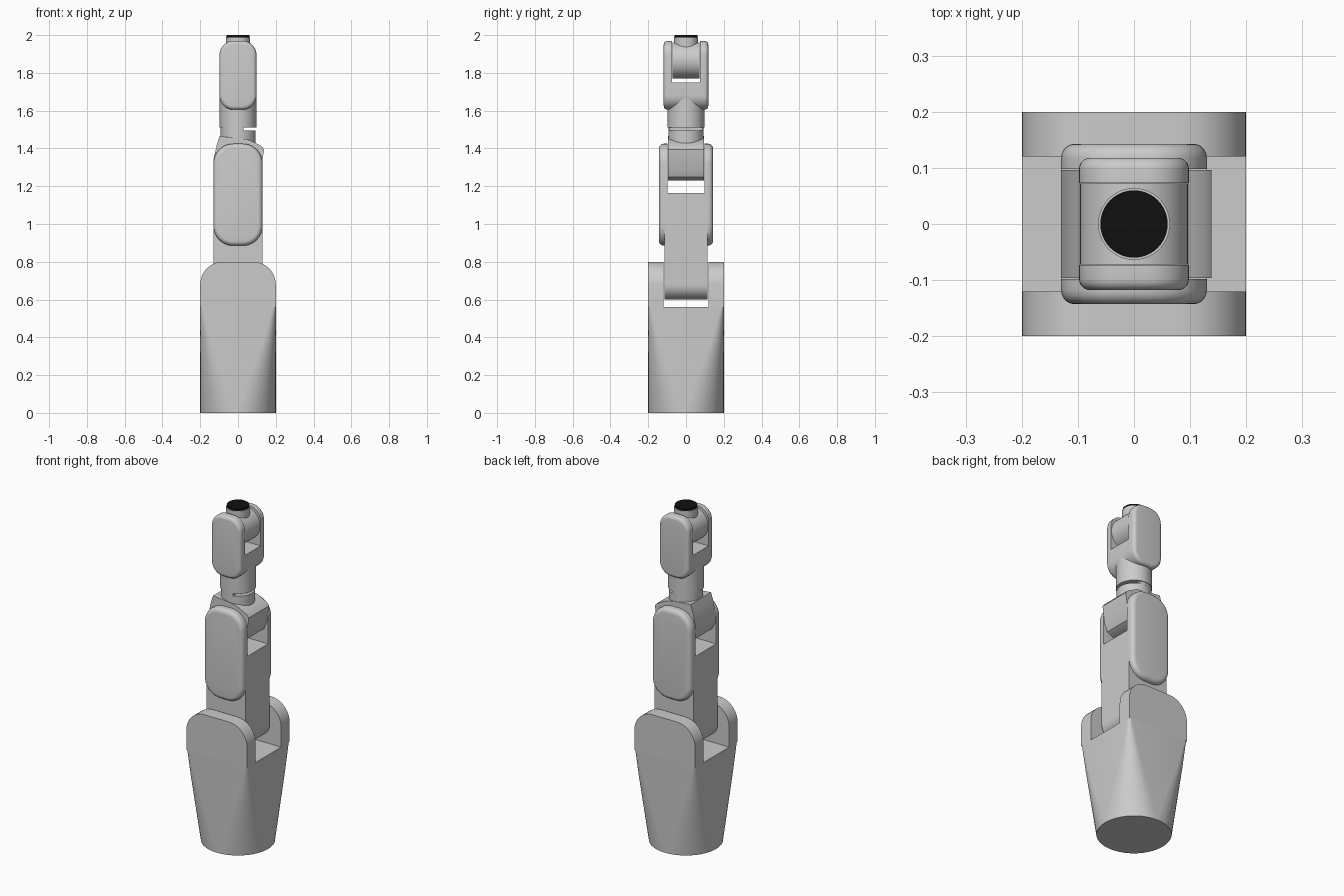
import bpy, bmesh, math
from mathutils import Matrix

if "Cube" in bpy.data.objects:
    bpy.data.objects.remove(bpy.data.objects["Cube"])


def finish(name, bm, mat=None):
    bmesh.ops.remove_doubles(bm, verts=bm.verts, dist=1e-5)
    bmesh.ops.recalc_face_normals(bm, faces=bm.faces)
    me = bpy.data.meshes.new(name)
    bm.to_mesh(me)
    bm.free()
    ob = bpy.data.objects.new(name, me)
    bpy.context.collection.objects.link(ob)
    if mat:
        me.materials.append(mat)
    bpy.ops.object.select_all(action='DESELECT')
    ob.select_set(True)
    bpy.context.view_layer.objects.active = ob
    bpy.ops.object.shade_smooth_by_angle(angle=math.radians(32))
    return ob


def rounded(hx, z0, z1, rb, rt, n=10):
    """Rectangle outline in (x, z) with bottom and top corner radii."""
    pts = []
    for cx, cz, r, a0 in ((1, 1, rt, 0), (-1, 1, rt, 90), (-1, -1, rb, 180), (1, -1, rb, 270)):
        ox, oz = cx * (hx - r), (z1 - r if cz > 0 else z0 + r)
        if r == 0:
            pts.append((ox, oz))
            continue
        for i in range(n + 1):
            a = math.radians(a0 + 90 * i / n)
            pts.append((ox + r * math.cos(a), oz + r * math.sin(a)))
    return pts


def prism(name, profile, y0, y1, bevel=0):
    """Extrude an (x, z) profile along y; bevel rounds the rim at y1."""
    bm = bmesh.new()
    f = bm.faces.new([bm.verts.new((x, y0, z)) for x, z in profile])
    ext = bmesh.ops.extrude_face_region(bm, geom=[f], use_keep_orig=True)['geom']
    bmesh.ops.translate(bm, vec=(0, y1 - y0, 0),
                        verts=[v for v in ext if isinstance(v, bmesh.types.BMVert)])
    if bevel:
        cap = [g for g in ext if isinstance(g, bmesh.types.BMFace)][0]
        bmesh.ops.bevel(bm, geom=list(cap.edges), offset=bevel, segments=5,
                        profile=0.5, affect='EDGES')
    return finish(name, bm)


def loft(name, rings):
    bm = bmesh.new()
    rows = [[bm.verts.new(p) for p in ring] for ring in rings]
    n = len(rows[0])
    for a, b in zip(rows, rows[1:]):
        for i in range(n):
            bm.faces.new((a[i], a[(i + 1) % n], b[(i + 1) % n], b[i]))
    bm.faces.new(rows[0])
    bm.faces.new(rows[-1])
    return finish(name, bm)


def cylinder(name, r0, r1, z0, z1, mat=None):
    bm = bmesh.new()
    bmesh.ops.create_cone(bm, cap_ends=True, segments=48, radius1=r0, radius2=r1,
                          depth=z1 - z0, matrix=Matrix.Translation((0, 0, (z0 + z1) / 2)))
    return finish(name, bm, mat)


def fork(name, hx, z0, z1, slot_z, inner, outer, r, bevel):
    """Two rounded cheek plates joined by a solid core below the slot."""
    for side, s in (("front", -1), ("back", 1)):
        prism(f"{name}_{side}_cheek", rounded(hx, z0, z1, r, r), s * inner, s * outer, bevel)
    prism(f"{name}_core", rounded(hx, z0, slot_z, r, 0), -inner, inner)


# base: round foot blending to a square body, with two upright cheeks
loft("base_body", [[(x, y, z) for x, y in rounded(0.2, -0.2, 0.2, r, r)]
                   for z, r in ((0, 0.199), (0.4, 0.06), (0.56, 0.012))])
for side, s in (("front", -1), ("back", 1)):
    prism(f"base_{side}_cheek", rounded(0.2, 0.56, 0.8, 0, 0.12), s * 0.12, s * 0.2)

# lower arm: tongue in the base slot and a fork above
prism("lower_arm_tongue", rounded(0.13, 0.6, 1.1, 0.08, 0), -0.113, 0.113)
fork("lower_arm_fork", 0.13, 0.885, 1.425, 1.165, 0.098, 0.143, 0.105, 0.025)

# elbow: slightly tilted tapered block held in the lower arm fork
elbow = [(-0.07, 1.23), (0.07, 1.23), (0.105, 1.25), (0.122, 1.29), (0.138, 1.395),
         (0.125, 1.412), (0.06, 1.445), (0, 1.455), (-0.098, 1.465), (-0.112, 1.42),
         (-0.13, 1.34), (-0.125, 1.29), (-0.105, 1.25)]
prism("elbow_block", elbow, -0.096, 0.096)

# rotating neck: collar, partial groove spacer and forearm barrel
cylinder("neck_collar", 0.093, 0.093, 1.41, 1.495)
arc0 = math.acos(0.03 / 0.093)
arc = [arc0 + (2 * math.pi - 2 * arc0) * i / 36 for i in range(37)]
loft("neck_spacer", [[(0.093 * math.cos(a), 0.093 * math.sin(a), z) for a in arc]
                     for z in (1.494, 1.511)])
cylinder("forearm_barrel", 0.097, 0.097, 1.51, 1.72)

# wrist fork
fork("wrist_fork", 0.098, 1.605, 1.97, 1.75, 0.073, 0.118, 0.075, 0.02)

# wrist hub and tool flange
hub = [(0.096 * math.cos(2 * math.pi * i / 48), 1.866 + 0.096 * math.sin(2 * math.pi * i / 48))
       for i in range(48)]
prism("wrist_hub", hub, -0.072, 0.072)
cylinder("flange_neck", 0.064, 0.064, 1.88, 1.988)
black = bpy.data.materials.new("black")
black.diffuse_color = (0.005, 0.005, 0.005, 1)
black.use_nodes = True
black.node_tree.nodes["Principled BSDF"].inputs["Base Color"].default_value = black.diffuse_color
cylinder("tool_plate", 0.06, 0.06, 1.985, 2.0, black)
